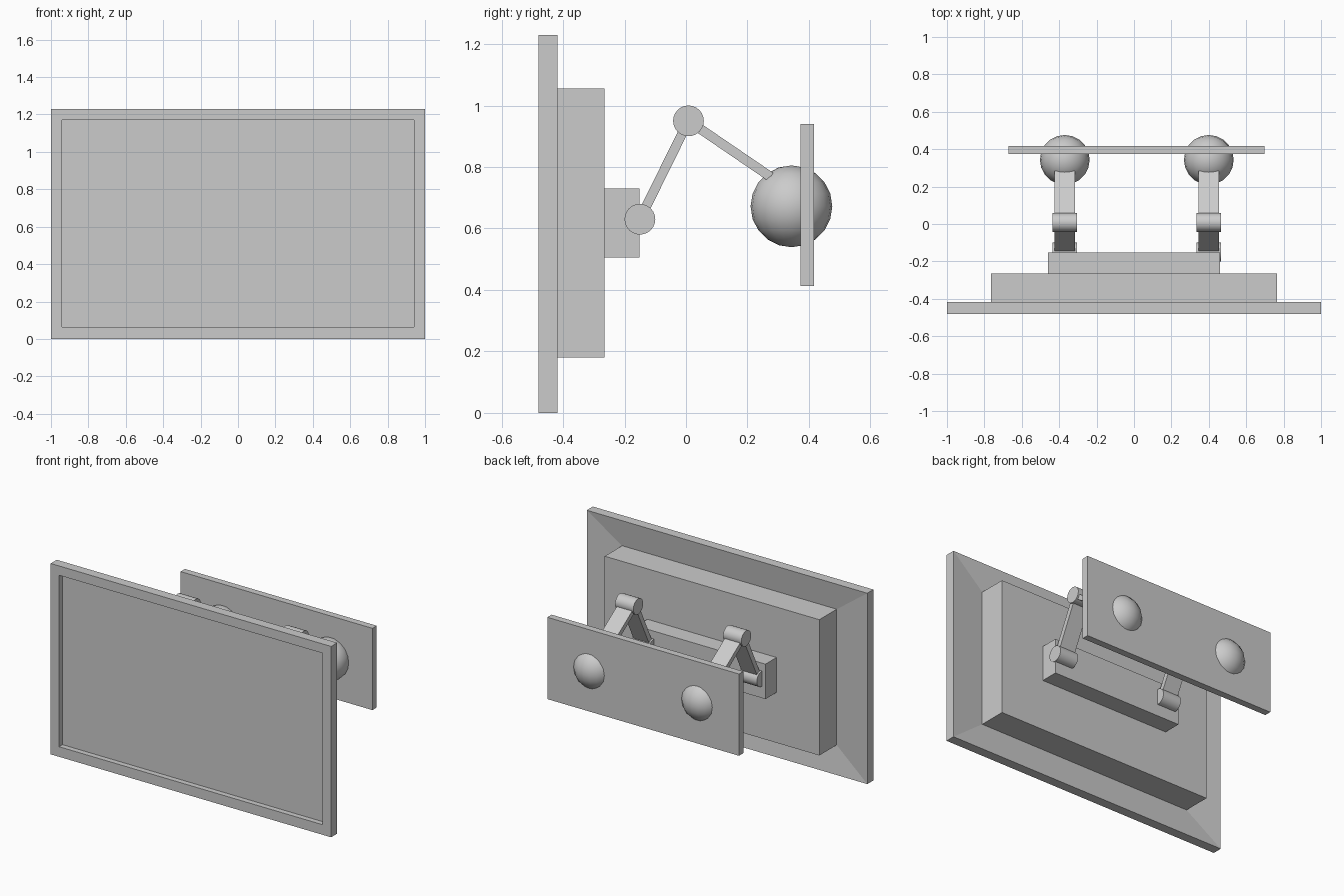
import bpy, bmesh
from math import pi, atan2
from mathutils import Vector

if "Cube" in bpy.data.objects:
    bpy.data.objects.remove(bpy.data.objects["Cube"])


def box(name, x0, x1, y0, y1, z0, z1):
    bpy.ops.mesh.primitive_cube_add(size=1, location=((x0+x1)/2, (y0+y1)/2, (z0+z1)/2))
    ob = bpy.context.object
    ob.name = name
    ob.scale = (x1-x0, y1-y0, z1-z0)
    bpy.ops.object.transform_apply(location=False, rotation=False, scale=True)
    return ob


def hinge(name, x, y, z):
    bpy.ops.mesh.primitive_cylinder_add(vertices=24, radius=0.05, depth=0.13,
                                        location=(x, y, z), rotation=(0, pi/2, 0))
    bpy.context.object.name = name
    bpy.ops.object.shade_smooth_by_angle(angle=0.6)


def arm(name, x, a, b):
    # flat bar between two (y, z) points
    p, q = Vector((x, *a)), Vector((x, *b))
    d = q - p
    h = d.length / 2
    ob = box(name, -0.055, 0.055, -h, h, -0.0155, 0.0155)
    ob.location = (p + q) / 2
    ob.rotation_euler = (atan2(d.z, d.y), 0, 0)


# screen: recessed front, back sloping inwards to the housing
rings = [(0.94, 0.065, 1.17, -0.445), (0.94, 0.065, 1.17, -0.48),
         (1.0, 0.0, 1.23, -0.48), (1.0, 0.0, 1.23, -0.418),
         (0.765, 0.18, 1.055, -0.442)]
bm = bmesh.new()
loops = [[bm.verts.new(c) for c in ((-w, y, lo), (w, y, lo), (w, y, hi), (-w, y, hi))]
         for w, lo, hi, y in rings]
for a, b in zip(loops, loops[1:]):
    for i in range(4):
        j = (i + 1) % 4
        bm.faces.new((a[i], a[j], b[j], b[i]))
bm.faces.new(loops[0])
bm.faces.new(loops[-1])
bmesh.ops.recalc_face_normals(bm, faces=bm.faces)
mesh = bpy.data.meshes.new("screen")
bm.to_mesh(mesh)
bm.free()
bpy.context.collection.objects.link(bpy.data.objects.new("screen", mesh))

# housing, mounting bar and wall plate
box("rear_housing", -0.765, 0.765, -0.442, -0.265, 0.18, 1.055)
box("mount_bar", -0.46, 0.46, -0.265, -0.152, 0.505, 0.73)
box("wall_plate", -0.67, 0.697, 0.373, 0.417, 0.413, 0.94)

# two folding arms with ball joints
for side, x in (("left", -0.37), ("right", 0.40)):
    hinge(side + "_lower_hinge", x, -0.15, 0.63)
    hinge(side + "_elbow_hinge", x, 0.008, 0.95)
    arm(side + "_lower_arm", x, (-0.15, 0.63), (0.008, 0.95))
    arm(side + "_upper_arm", x, (0.008, 0.95), (0.275, 0.768))
    bpy.ops.mesh.primitive_uv_sphere_add(segments=20, ring_count=10, radius=0.133,
                                         location=(x, 0.343, 0.672))
    bpy.context.object.name = side + "_ball_joint"
    bpy.ops.object.shade_smooth()
